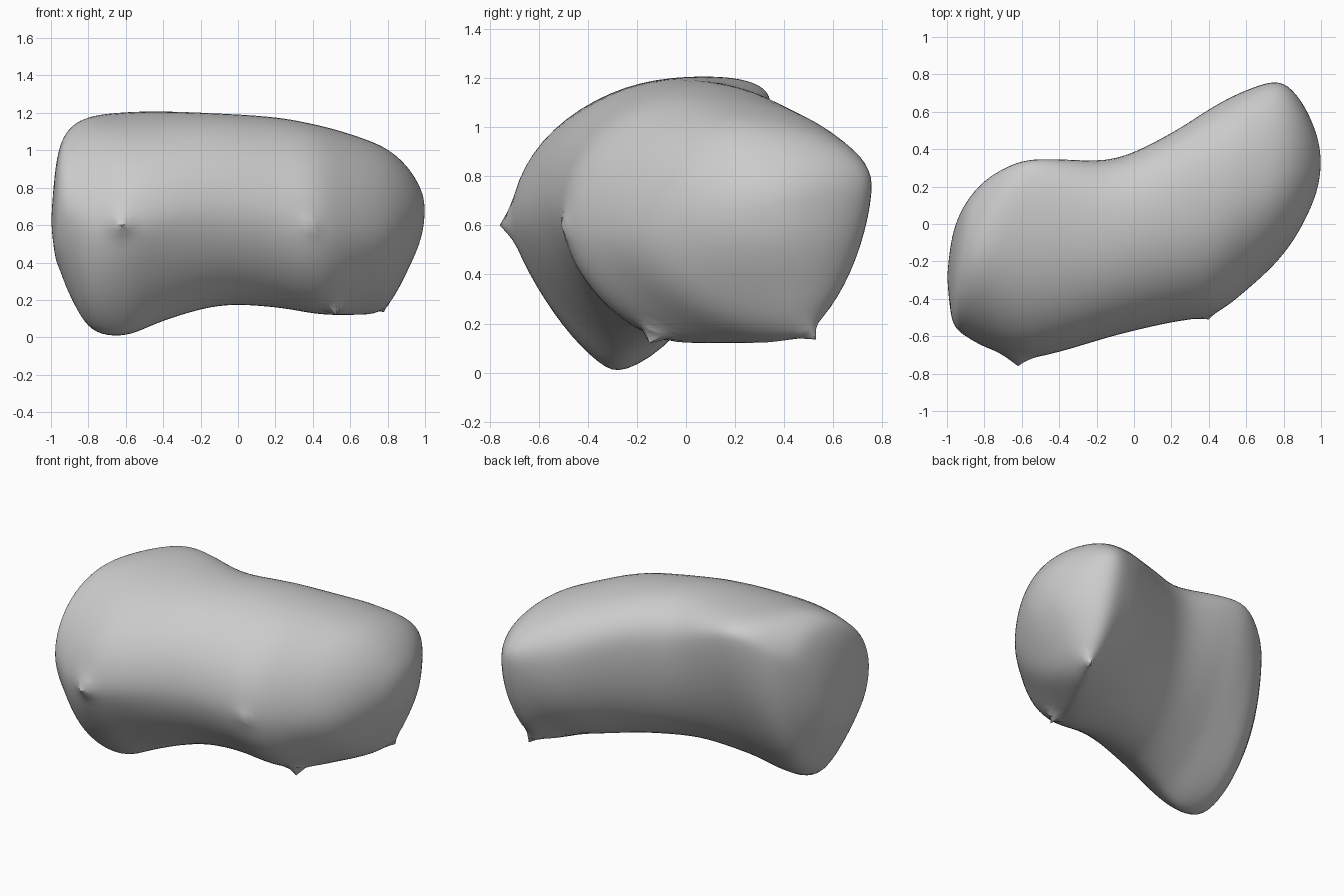
import bpy
import bmesh
import math
from mathutils import Vector

default_cube = bpy.data.objects.get("Cube")
if default_cube:
    bpy.data.objects.remove(default_cube, do_unlink=True)

# Outline of the body along its length: x, front y, back y, bottom z, top z
OUTLINE = [
    (-1, -.28, -.28, .62, .62),
    (-.98, -.48, -.11, .44, .87),
    (-.95, -.56, .01, .35, 1.03),
    (-.89, -.61, .13, .2, 1.13),
    (-.78, -.67, .25, .03, 1.185),
    (-.6, -.725, .34, 0, 1.205),
    (-.4, -.69, .35, .08, 1.21),
    (-.1, -.6, .35, .165, 1.2),
    (.2, -.53, .49, .155, 1.18),
    (.42, -.49, .63, .12, 1.14),
    (.6, -.36, .72, .115, 1.09),
    (.78, -.19, .765, .14, 1.02),
    (.9, -.01, .65, .34, .92),
    (.98, .18, .47, .53, .79),
    (1, .33, .33, .68, .68),
]

# Where each section reaches its extremes, as fractions of its width or height:
# x, top, bottom, front, back, then corner fullness (back top, front top,
# front bottom, back bottom)
CHARACTER = [
    (-1, .5, .5, .5, .6, 2, 2, 2, 2),
    (-.88, .6, .43, .5, .8, 2.1, 1.7, 1.6, 1.85),
    (-.6, .72, .41, .5, .9, 2.8, 2, 1.3, 1.65),
    (0, .6, .5, .5, .72, 2.3, 2, 1.7, 2),
    (.5, .5, .4, .48, .66, 2.2, 2, 1.7, 2.1),
    (.78, .46, .68, .5, .72, 1.9, 2, 1.8, 1.6),
    (1, .5, .5, .5, .6, 2.3, 2, 2, 2.5),
]

# Small pinched points: tip position and radius
PINCHES = [
    ((-.62, -.76, .6), .13),
    ((.4, -.51, .6), .1),
    ((.53, -.15, .12), .08),
    ((.78, .53, .135), .08),
]

SIDES = 64
STEPS = 6


def smooth_row(rows, i, t):
    """Blend neighbouring rows with a smooth spline."""
    last = len(rows) - 1
    quad = [rows[min(max(k, 0), last)] for k in (i - 1, i, i + 1, i + 2)]
    result = []
    for a, b, c, d in zip(*quad):
        slope_in, slope_out = (c - a) / 2, (d - b) / 2
        cubic = 2 * (b - c) + slope_in + slope_out
        square = 3 * (c - b) - 2 * slope_in - slope_out
        result.append(((cubic * t + square) * t + slope_in) * t + b)
    return result


def character_at(x):
    for low, high in zip(CHARACTER, CHARACTER[1:]):
        if x <= high[0]:
            t = max(0, (x - low[0]) / (high[0] - low[0]))
            t = t * t * (3 - 2 * t)
            return [a + (b - a) * t for a, b in zip(low[1:], high[1:])]
    return CHARACTER[-1][1:]


def section(row):
    """Closed ring made of four rounded corners between the extreme points."""
    x, front, back, bottom, top = row
    f_top, f_bottom, f_front, f_back, *fullness = character_at(x)
    wide, tall = back - front, top - bottom
    top_y, bottom_y = front + wide * f_top, front + wide * f_bottom
    front_z, back_z = bottom + tall * f_front, bottom + tall * f_back
    corners = [
        (back, back_z, top_y, top),
        (front, front_z, top_y, top),
        (front, front_z, bottom_y, bottom),
        (back, back_z, bottom_y, bottom),
    ]
    ring = []
    for k in range(SIDES):
        angle = 2 * math.pi * k / SIDES
        quarter = k * 4 // SIDES
        side_y, side_z, end_y, end_z = corners[quarter]
        power = 2 / fullness[quarter]
        c, s = abs(math.cos(angle)) ** power, abs(math.sin(angle)) ** power
        ring.append(Vector((x, end_y + (side_y - end_y) * c,
                            side_z + (end_z - side_z) * s)))
    return ring


# Body: sections lofted along x, closed to a point at each end
bm = bmesh.new()
rows = [smooth_row(OUTLINE, i, j / STEPS)
        for i in range(len(OUTLINE) - 1) for j in range(STEPS)][1:]
rings = [[bm.verts.new(p) for p in section(row)] for row in rows]
for a, b in zip(rings, rings[1:]):
    for k in range(SIDES):
        n = (k + 1) % SIDES
        bm.faces.new((a[k], a[n], b[n], b[k]))
for ring, row in ((rings[0], OUTLINE[0]), (rings[-1], OUTLINE[-1])):
    tip = bm.verts.new((row[0], row[1], row[3]))
    for k in range(SIDES):
        bm.faces.new((tip, ring[k], ring[(k + 1) % SIDES]))

# Relax the surface so the corners flow together
for _ in range(8):
    bmesh.ops.smooth_vert(bm, verts=bm.verts, factor=.5,
                          use_axis_x=True, use_axis_y=True, use_axis_z=True)

# Pinched points: draw the nearest surface out to each tip
for position, radius in PINCHES:
    target = Vector(position)
    nearest = min(bm.verts, key=lambda v: (v.co - target).length)
    centre = nearest.co.copy()
    pull = target - centre
    for v in bm.verts:
        falloff = max(0, 1 - (v.co - centre).length / radius)
        v.co += pull * falloff ** 2

bmesh.ops.recalc_face_normals(bm, faces=bm.faces)
mesh = bpy.data.meshes.new("body")
bm.to_mesh(mesh)
bm.free()
body = bpy.data.objects.new("body", mesh)
bpy.context.collection.objects.link(body)

# Plain grey finish
grey = bpy.data.materials.new("plain_grey")
grey.use_nodes = True
colour = (.6, .6, .6, 1)
grey.diffuse_color = colour
grey.node_tree.nodes["Principled BSDF"].inputs["Base Color"].default_value = colour
mesh.materials.append(grey)

bpy.context.view_layer.objects.active = body
body.select_set(True)
bpy.ops.object.shade_smooth_by_angle(angle=math.radians(40))
